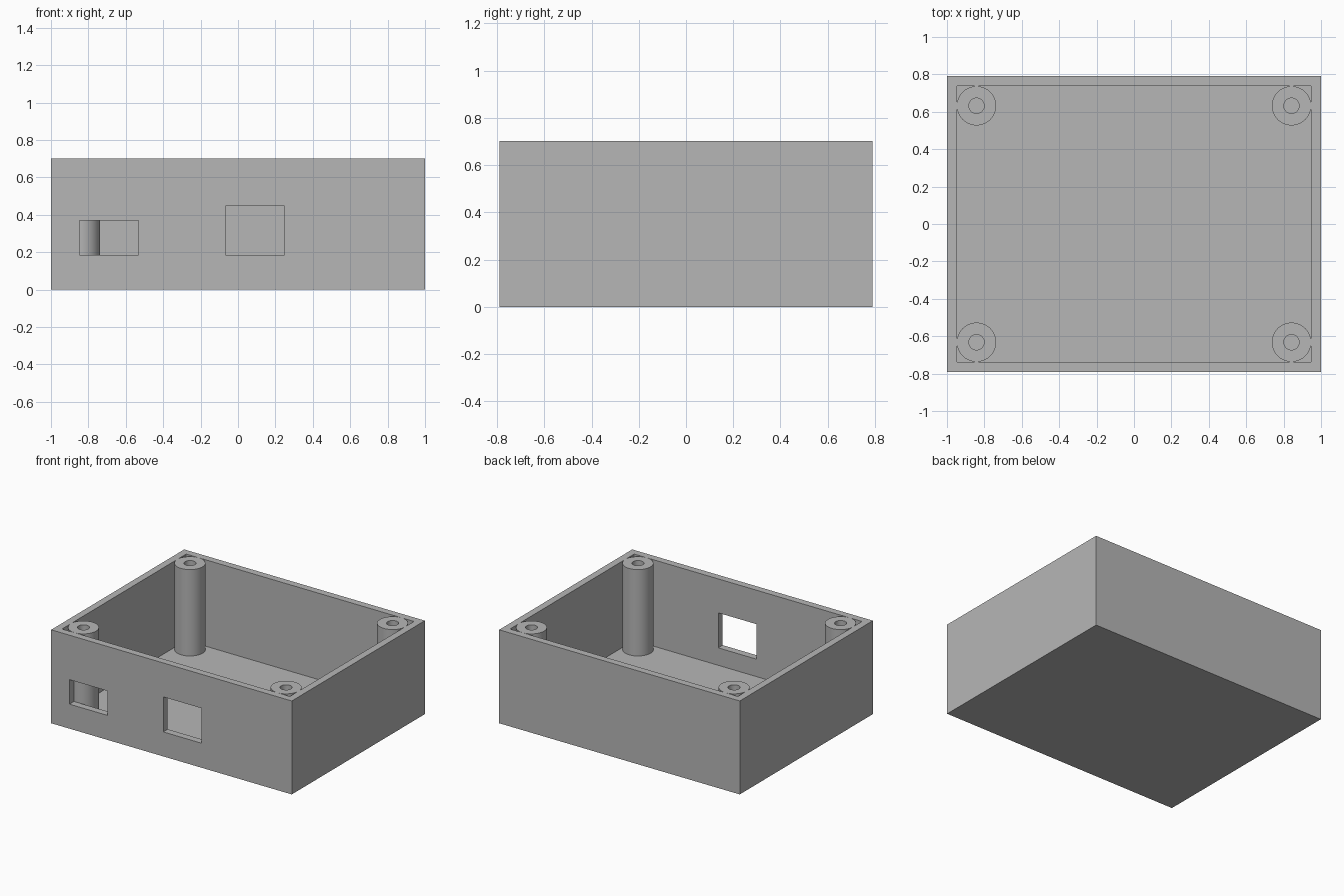
import bpy, bmesh, math
from mathutils import Vector

default = bpy.data.objects.get("Cube")
if default:
    bpy.data.objects.remove(default, do_unlink=True)

HALF_X, HALF_Y, HEIGHT, WALL = 1.0, 0.79, 0.702, 0.053
POST_X, POST_Y, POST_R, HOLE_R = 0.842, 0.632, 0.105, 0.041

grey = bpy.data.materials.new("plain grey")
grey.use_nodes = True
COLOUR = (0.47, 0.47, 0.47, 1)
grey.diffuse_color = COLOUR
grey.node_tree.nodes["Principled BSDF"].inputs["Base Color"].default_value = COLOUR


def add_object(name, bm):
    bmesh.ops.recalc_face_normals(bm, faces=bm.faces)
    mesh = bpy.data.meshes.new(name)
    bm.to_mesh(mesh)
    bm.free()
    mesh.materials.append(grey)
    obj = bpy.data.objects.new(name, mesh)
    bpy.context.collection.objects.link(obj)
    return obj


def box(name, low, high):
    low, high = Vector(low), Vector(high)
    bm = bmesh.new()
    bmesh.ops.create_cube(bm, size=1)
    bmesh.ops.scale(bm, vec=high - low, verts=bm.verts)
    bmesh.ops.translate(bm, vec=(low + high) / 2, verts=bm.verts)
    return add_object(name, bm)


def select_only(obj):
    bpy.ops.object.select_all(action='DESELECT')
    obj.select_set(True)
    bpy.context.view_layer.objects.active = obj


def cut(target, cutter):
    cutter.hide_render = True
    mod = target.modifiers.new("cut", 'BOOLEAN')
    mod.operation, mod.solver, mod.object = 'DIFFERENCE', 'EXACT', cutter
    select_only(target)
    bpy.ops.object.modifier_apply(modifier=mod.name)
    bpy.data.objects.remove(cutter, do_unlink=True)


# Open tray with even walls and floor
tray = box("tray", (-HALF_X, -HALF_Y, 0), (HALF_X, HALF_Y, HEIGHT))
cut(tray, box("cavity_cutter", (WALL - HALF_X, WALL - HALF_Y, WALL),
              (HALF_X - WALL, HALF_Y - WALL, HEIGHT + 0.2)))

# Two port openings through the front wall
for left, right, bottom, top in ((-0.847, -0.531, 0.184, 0.368),
                                 (-0.068, 0.248, 0.184, 0.447)):
    cut(tray, box("port_cutter", (left, -HALF_Y - 0.1, bottom),
                  (right, WALL - HALF_Y + 0.001, top)))


# Hollow screw posts: a rectangular profile spun round the post axis
def screw_post(name, x, y):
    bm = bmesh.new()
    profile = [bm.verts.new((r, 0, z)) for r, z in (
        (HOLE_R, WALL), (POST_R, WALL), (POST_R, HEIGHT), (HOLE_R, HEIGHT))]
    edges = [bm.edges.new((profile[i], profile[(i + 1) % 4])) for i in range(4)]
    bmesh.ops.spin(bm, geom=profile + edges, cent=(0, 0, 0), axis=(0, 0, 1),
                   angle=math.tau, steps=64)
    bmesh.ops.remove_doubles(bm, verts=bm.verts, dist=0.0005)
    bmesh.ops.translate(bm, vec=(x, y, 0), verts=bm.verts)
    select_only(add_object(name, bm))
    bpy.ops.object.shade_smooth_by_angle(angle=math.radians(30))


for side, sx in (("right", -1), ("left", 1)):
    for end, sy in (("front", -1), ("back", 1)):
        screw_post(f"{end}_{side}_screw_post", sx * POST_X, sy * POST_Y)
